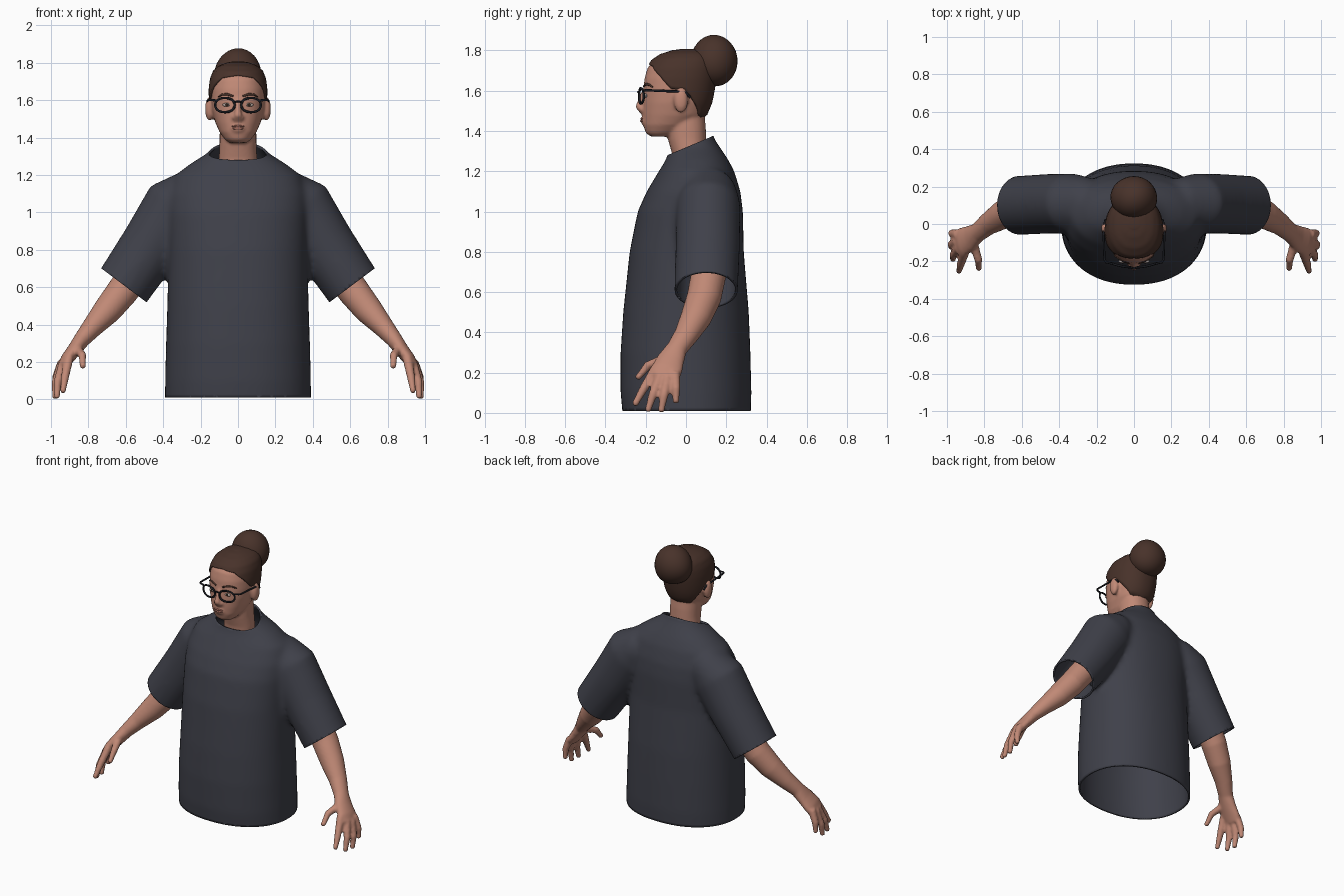
import bpy, bmesh, math
from mathutils import Vector

if "Cube" in bpy.data.objects:
    bpy.data.objects.remove(bpy.data.objects["Cube"])

E = 2.2  # roundness exponent of body sections


def colour(name, rgb):
    m = bpy.data.materials.new(name)
    m.diffuse_color = (*rgb, 1)
    m.use_nodes = True
    m.node_tree.nodes["Principled BSDF"].inputs["Base Color"].default_value = m.diffuse_color
    return m


SKIN = colour("skin", (0.53, 0.25, 0.18))
HAIR = colour("brown_hair", (0.065, 0.032, 0.023))
CLOTH = colour("charcoal_cloth", (0.05, 0.052, 0.068))
BLACK = colour("black_frame", (0.01, 0.011, 0.015))
WHITE = colour("eye_white", (0.5, 0.42, 0.38))
IRIS = colour("dark_iris", (0.03, 0.018, 0.012))
LIP = colour("lip", (0.40, 0.16, 0.12))


def make(name, bm, mat):
    me = bpy.data.meshes.new(name)
    bm.to_mesh(me)
    bm.free()
    ob = bpy.data.objects.new(name, me)
    bpy.context.collection.objects.link(ob)
    me.materials.append(mat)
    for p in me.polygons:
        p.use_smooth = True
    return ob


def loft(bm, rings, bottom=True, top=True):
    """Skin a list of closed rings into bm."""
    vs = [[bm.verts.new(p) for p in r] for r in rings]
    n = len(vs[0])
    faces = [bm.faces.new((a[i], a[(i + 1) % n], b[(i + 1) % n], b[i]))
             for a, b in zip(vs, vs[1:]) for i in range(n)]
    if bottom:
        faces.append(bm.faces.new(vs[0][::-1]))
    if top:
        faces.append(bm.faces.new(vs[-1]))
    bmesh.ops.recalc_face_normals(bm, faces=faces)


def sect_point(a, z, yf, yb, hw):
    """Point of a rounded horizontal section, angle 0 faces front."""
    s, c = math.sin(a), math.cos(a)
    x = math.copysign(abs(s) ** (2 / E), s) * hw
    y = (yf + yb) / 2 - math.copysign(abs(c) ** (2 / E), c) * (yb - yf) / 2
    return Vector((x, y, z))


def column(bm, table, n=48):
    loft(bm, [[sect_point(2 * math.pi * i / n, *row) for i in range(n)] for row in table])


def tube(bm, pts, n=16):
    """Tube through (x, y, z, radius along y, radius across)."""
    P = [Vector(p[:3]) for p in pts]
    rings = []
    for i, p in enumerate(pts):
        t = (P[min(i + 1, len(P) - 1)] - P[max(i - 1, 0)]).normalized()
        ref = Vector((0, 1, 0)) if abs(t.y) < 0.9 else Vector((0, 0, 1))
        u = (ref - t * ref.dot(t)).normalized()
        w = t.cross(u)
        rings.append([P[i] + u * p[3] * math.cos(2 * math.pi * k / n)
                      + w * p[-1] * math.sin(2 * math.pi * k / n) for k in range(n)])
    loft(bm, rings)


def ball(bm, c, s, seg=24):
    r = bmesh.ops.create_uvsphere(bm, u_segments=seg, v_segments=seg // 2, radius=1)
    for v in r["verts"]:
        v.co = Vector(c) + Vector(v.co[i] * s[i] for i in range(3))


def fuse(ob, voxel, rounds):
    """Melt overlapping parts into one smooth skin."""
    m = ob.modifiers.new("melt", 'REMESH')
    m.mode, m.voxel_size, m.use_smooth_shade = 'VOXEL', voxel, True
    s = ob.modifiers.new("relax", 'SMOOTH')
    s.factor, s.iterations = 0.5, rounds
    bpy.context.view_layer.update()
    me = bpy.data.meshes.new_from_object(ob.evaluated_get(bpy.context.evaluated_depsgraph_get()))
    ob.modifiers.clear()
    mat = ob.data.materials[0]
    ob.data = me
    me.materials.clear()
    me.materials.append(mat)
    for p in me.polygons:
        p.use_smooth = True
        p.material_index = 0


def mirror(ob):
    ob.modifiers.new("mirror", 'MIRROR')


# Shirt: torso and sleeves melted together, then trimmed open at hem, cuffs, neck
bm = bmesh.new()
column(bm, [(-0.06, -.31, .32, .39), (0.1, -.325, .325, .39), (0.3, -.325, .32, .385),
            (0.5, -.312, .312, .378), (0.8, -.28, .287, .372), (1.0, -.24, .283, .375),
            (1.1, -.195, .27, .37), (1.2, -.135, .24, .335), (1.26, -.098, .208, .255),
            (1.32, -.08, .168, .16), (1.37, -.078, .135, .118), (1.45, -.078, .13, .115)])
for s in (1, -1):
    tube(bm, [(s * .16, .11, 1.12, .10, .10), (s * .25, .11, 1.10, .14, .13),
              (s * .33, .11, 1.035, .16, .175), (s * .46, .108, .83, .16, .163),
              (s * .61, .10, .61, .158, .153), (s * .67, .10, .53, .158, .15)], 32)
shirt = make("shirt", bm, CLOTH)
fuse(shirt, 0.018, 8)
bm = bmesh.new()
bm.from_mesh(shirt.data)


def trim(co, no, keep):
    fs = [f for f in bm.faces if keep(f.calc_center_median())]
    geom = list({v for f in fs for v in f.verts}) + list({e for f in fs for e in f.edges}) + fs
    bmesh.ops.bisect_plane(bm, geom=geom, plane_co=co, plane_no=no, clear_outer=True)


trim((0, 0, .01), (0, 0, -1), lambda c: c.z < .2)
trim((0, -.08, 1.285), (0, -.42, 1), lambda c: c.z > 1.15)
for s in (1, -1):
    trim((s * .61, .1, .61), (s * .6, 0, -.8), lambda c: c.x * s > .43 and c.z < .85)
bm.to_mesh(shirt.data)
bm.free()
sol = shirt.modifiers.new("cloth", 'SOLIDIFY')
sol.thickness, sol.offset = 0.012, -1

# Arm with palm and fingers
bm = bmesh.new()
tube(bm, [(.42, .12, .86, .085, .085), (.53, .115, .70, .088, .088), (.62, .09, .575, .086, .085),
          (.70, .05, .475, .077, .076), (.78, 0, .385, .060, .056), (.835, -.045, .32, .052, .044),
          (.875, -.075, .265, .068, .038), (.915, -.095, .215, .078, .034),
          (.94, -.105, .175, .07, .026)], 24)
for a, m, t in [((.905, -.15, .22), (.925, -.21, .12), (.935, -.25, .05)),
                ((.935, -.125, .19), (.965, -.165, .09), (.968, -.187, .02)),
                ((.945, -.09, .185), (.977, -.11, .085), (.977, -.122, .018)),
                ((.94, -.055, .20), (.972, -.05, .12), (.975, -.05, .062)),
                ((.86, -.10, .27), (.832, -.19, .235), (.83, -.235, .18))]:
    tube(bm, [(*a, .026, .026), (*m, .022, .022), (*t, .016, .016)], 12)
    ball(bm, t, (.018, .018, .018), 12)
arm = make("arms_and_hands", bm, SKIN)
fuse(arm, 0.009, 3)
mirror(arm)

# Head, neck, ears and nose
HEAD = [(1.372, -.175, -.07, .045), (1.39, -.20, -.03, .07), (1.43, -.212, .03, .099),
        (1.48, -.215, .095, .121), (1.54, -.214, .12, .137), (1.60, -.212, .132, .144),
        (1.66, -.206, .14, .145), (1.71, -.192, .142, .138), (1.75, -.163, .135, .121),
        (1.775, -.12, .115, .09), (1.79, -.06, .07, .045), (1.794, -.01, .02, .01)]


def head_row(z):
    z = max(HEAD[0][0], min(z, HEAD[-1][0]))
    for a, b in zip(HEAD, HEAD[1:]):
        if z <= b[0]:
            k = (z - a[0]) / (b[0] - a[0])
            return [p + (q - p) * k for p, q in zip(a, b)]


def face_y(x, z):
    _, yf, yb, hw = head_row(z)
    return (yf + yb) / 2 - (yb - yf) / 2 * (1 - (abs(x) / hw) ** E) ** (1 / E)


bm = bmesh.new()
column(bm, HEAD)
column(bm, [(1.2, -.06, .10, .10), (1.29, -.07, .10, .102), (1.36, -.09, .10, .098),
            (1.42, -.10, .098, .098), (1.5, -.10, .09, .095)])
tube(bm, [(0, -.20, 1.61, .012, .014), (0, -.222, 1.56, .014, .014),
          (0, -.236, 1.52, .017, .02), (0, -.215, 1.495, .014, .024)])
ball(bm, (0, -.208, 1.452), (.036, .017, .026))
for s in (1, -1):
    ball(bm, (s * .152, -.025, 1.553), (.024, .036, .064))
    ball(bm, (s * .02, -.214, 1.507), (.015, .018, .013))
head = make("head_and_neck", bm, SKIN)
fuse(head, 0.009, 3)

# Swept-back hair cap following a hairline, plus bun
LINE = [(0, 1.735), (35, 1.722), (60, 1.67), (80, 1.61), (100, 1.60), (118, 1.54),
        (140, 1.475), (180, 1.45)]


def hairline(deg):
    for (a, za), (b, zb) in zip(LINE, LINE[1:]):
        if deg <= b:
            return za + (zb - za) * (deg - a) / (b - a)


bm = bmesh.new()
rings = []
for j in range(19):
    t = j / 18
    ring = []
    for i in range(72):
        deg = i * 5
        z0 = hairline(min(deg, 360 - deg))
        z = z0 + (1.7935 - z0) * math.sin(t * math.pi / 2)
        _, yf, yb, hw = head_row(z)
        ring.append(sect_point(math.radians(deg), z + .014 * t, yf - .009, yb + .011, hw + .012))
    rings.append(ring)
loft(bm, rings, bottom=False)
hair = make("hair_cap", bm, HAIR)
sol = hair.modifiers.new("thickness", 'SOLIDIFY')
sol.thickness, sol.offset = 0.016, -1

bm = bmesh.new()
ball(bm, (0, .14, 1.747), (.125, .116, .128), 32)
for v in bm.verts:  # flatten the bun a little into a twisted knot
    a = math.atan2(v.co.z - 1.747, v.co.x)
    k = 1 + .02 * math.cos(3 * a + 14 * v.co.y)
    v.co.x *= k
    v.co.z = 1.747 + (v.co.z - 1.747) * k
make("hair_bun", bm, HAIR)

# Eyes, brows, lips
EX, EZ = .06, 1.575
ey = face_y(EX, EZ)
bm = bmesh.new()
ball(bm, (EX, ey, EZ), (.023, .008, .010))
mirror(make("eyes", bm, WHITE))
bm = bmesh.new()
ball(bm, (EX, ey - .006, EZ), (.009, .004, .009), 16)
mirror(make("irises", bm, IRIS))
bm = bmesh.new()
tube(bm, [(x, face_y(x, z) - .001, z, .005, r) for x, z, r in
          ((.025, 1.622, .005), (.06, 1.632, .007), (.085, 1.63, .006), (.105, 1.618, .003))], 10)
mirror(make("eyebrows", bm, HAIR))
bm = bmesh.new()
ball(bm, (0, -.219, 1.461), (.036, .008, .006))
ball(bm, (0, -.219, 1.449), (.031, .009, .007))
make("lips", bm, LIP)


# Glasses: rims, bridge and temples
def wire(name, pts, r, closed=False, both=True):
    cu = bpy.data.curves.new(name, 'CURVE')
    cu.dimensions, cu.bevel_depth, cu.bevel_resolution, cu.use_fill_caps = '3D', r, 2, True
    sp = cu.splines.new('POLY')
    sp.points.add(len(pts) - 1)
    for p, c in zip(sp.points, pts):
        p.co = (*c, 1)
    sp.use_cyclic_u = closed
    tmp = bpy.data.objects.new(name, cu)
    bm = bmesh.new()
    me = tmp.to_mesh()
    bm.from_mesh(me)
    tmp.to_mesh_clear()
    bpy.data.objects.remove(tmp)
    ob = make(name, bm, BLACK)
    if both:
        mirror(ob)


rim = []
for i in range(32):
    p = sect_point(2 * math.pi * i / 32, 0, -.038, .038, .052)
    x = .07 + p.x
    rim.append((x, -.232 + 1.5 * x * x, 1.574 + p.y))
wire("glasses_rims", rim, .0062, True)
wire("glasses_bridge", [(-.022, -.232, 1.588), (0, -.238, 1.594), (.022, -.232, 1.588)], .005, both=False)
wire("glasses_temples", [(.115, -.212, 1.598), (.148, -.205, 1.602), (.158, -.19, 1.602),
                         (.163, -.04, 1.596), (.158, .0, 1.59), (.153, .022, 1.565)], .006)
